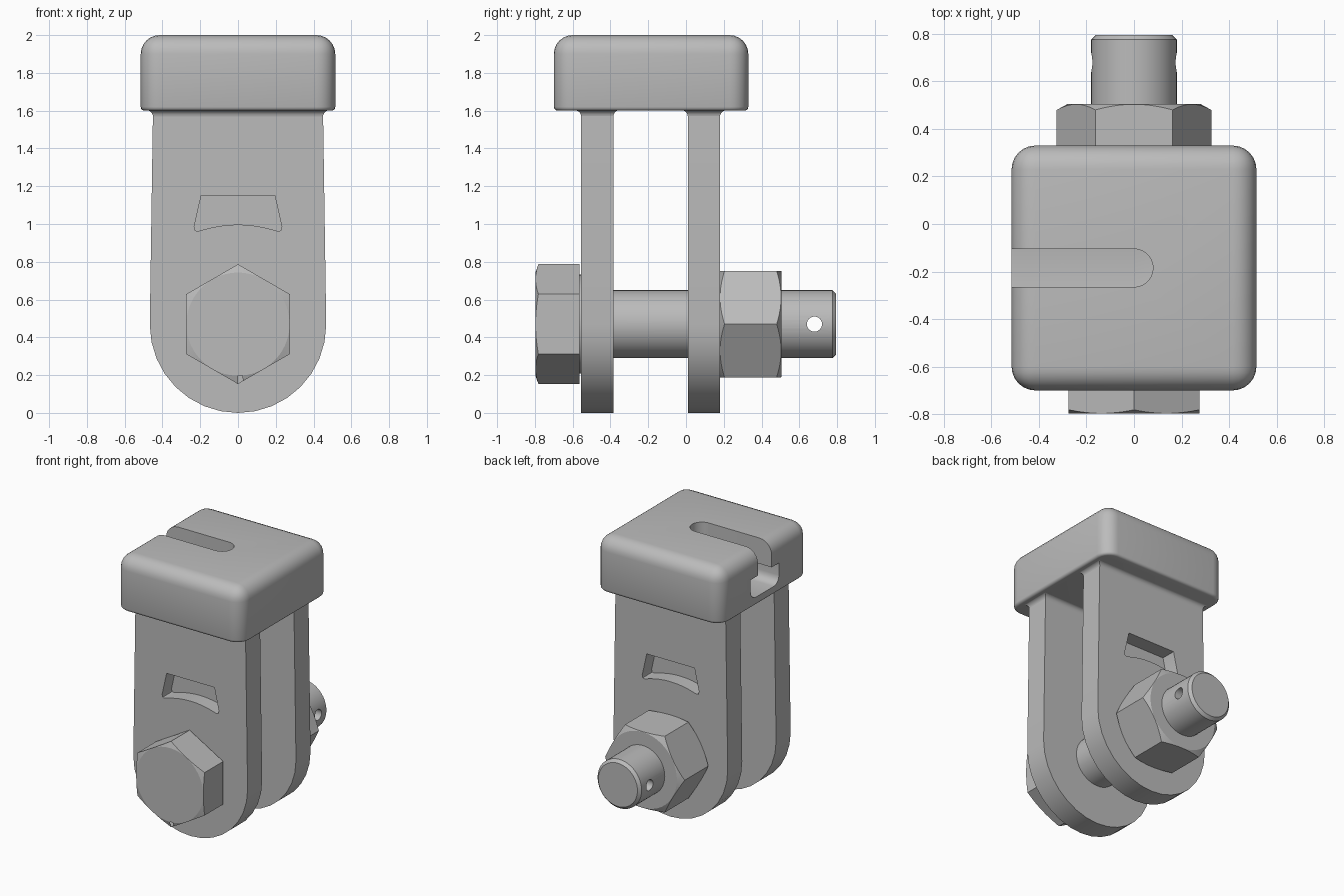
import bpy, bmesh
from math import pi, sin, cos, radians

if "Cube" in bpy.data.objects:
    bpy.data.objects.remove(bpy.data.objects["Cube"])

steel = bpy.data.materials.new("plain grey metal")
steel.use_nodes = True
grey = (0.5, 0.5, 0.5, 1)
steel.diffuse_color = grey
steel.node_tree.nodes["Principled BSDF"].inputs["Base Color"].default_value = grey

BOLT_Z = 0.47
PLACE = {"X": lambda u, v, w: (w, u, v),
         "Y": lambda u, v, w: (u, w, v),
         "Z": lambda u, v, w: (u, v, w)}


def finish(bm, name):
    bmesh.ops.recalc_face_normals(bm, faces=bm.faces)
    mesh = bpy.data.meshes.new(name)
    bm.to_mesh(mesh)
    bm.free()
    mesh.materials.append(steel)
    ob = bpy.data.objects.new(name, mesh)
    bpy.context.collection.objects.link(ob)
    return ob


def loft(name, axis, rings):
    """Skin a list of (2D outline, position along axis) and cap both ends."""
    bm = bmesh.new()
    loops = [[bm.verts.new(PLACE[axis](u, v, w)) for u, v in pts] for pts, w in rings]
    for a, b in zip(loops, loops[1:]):
        n = len(a)
        for i in range(n):
            bm.faces.new((a[i], a[(i + 1) % n], b[(i + 1) % n], b[i]))
    bm.faces.new(loops[0])
    bm.faces.new(loops[-1])
    return finish(bm, name)


def prism(name, axis, pts, lo, hi):
    return loft(name, axis, [(pts, lo), (pts, hi)])


def arc(cx, cy, r, start, end, steps):
    angles = [radians(start + (end - start) * i / steps) for i in range(steps + 1)]
    return [(cx + r * cos(a), cy + r * sin(a)) for a in angles]


def circle(cx, cy, r, sides, start=0):
    return arc(cx, cy, r, start, start + 360, sides)[:-1]


def lathe(name, profile, sides=48):
    """Turned part on the bolt axis; profile is (radius, y)."""
    return loft(name, "Y", [(circle(0, BOLT_Z, r, sides), y) for r, y in profile])


def boolean(ob, tool, operation="DIFFERENCE"):
    tool.hide_render = True
    mod = ob.modifiers.new("cut", "BOOLEAN")
    mod.operation, mod.object, mod.solver = operation, tool, "EXACT"
    bpy.context.view_layer.objects.active = ob
    bpy.ops.object.modifier_apply(modifier=mod.name)
    bpy.data.objects.remove(tool)


def smooth(ob, angle=32):
    bpy.ops.object.select_all(action="DESELECT")
    ob.select_set(True)
    bpy.context.view_layer.objects.active = ob
    bpy.ops.object.shade_smooth_by_angle(angle=radians(angle))


# Top block with large round edges and a small round on the underside
def rounded_block():
    bm = bmesh.new()
    bmesh.ops.create_cube(bm, size=1)
    for v in bm.verts:
        v.co = (v.co.x * 1.03, v.co.y * 1.03 - 0.185, 1.8 + v.co.z * 0.4)

    def low(e):
        return all(v.co.z < 1.601 for v in e.verts)

    bmesh.ops.bevel(bm, geom=[e for e in bm.edges if not low(e)], offset=0.1,
                    segments=6, profile=0.5, affect="EDGES")
    bmesh.ops.bevel(bm, geom=[e for e in bm.edges if low(e)], offset=0.02,
                    segments=3, profile=0.5, affect="EDGES")
    return finish(bm, "top_block")


def slot_outline(r):
    return [(-0.8, -0.185 - r)] + arc(0, -0.185, r, -90, 90, 16) + [(-0.8, -0.185 + r)]


block = rounded_block()
boolean(block, prism("slot_cutter", "Z", slot_outline(0.08), 1.75, 2.2))
# Wider cavity below the slot, with rounded floor
floor = [(slot_outline(0.165 - 0.06 * (1 - sin(a))), 1.72 - 0.06 * cos(a))
         for a in [i * pi / 8 for i in range(5)]]
boolean(block, loft("cavity_cutter", "Z", floor + [(slot_outline(0.165), 1.81)]))
smooth(block)

# Two fork arms with round ends, root fillets and a pocket on the outer face
arm_outline = [(0.45, 1.61)] + arc(0, 0.467, 0.467, 0, -180, 16) + [(-0.45, 1.61)]
half_window = [(0.195, 1.15), (0.232, 0.985), (0.227, 0.965), (0.212, 0.962)]
window = (half_window + [(x, 0.997 - 0.8 * x * x) for x in (0.15, 0.1, 0.05, 0, -0.05, -0.1, -0.15)]
          + [(-x, z) for x, z in reversed(half_window)])


def rectangle(cx, cy, hx, hy):
    return [(cx - hx, cy - hy), (cx + hx, cy - hy), (cx + hx, cy + hy), (cx - hx, cy + hy)]


for name, y0, y1, p0, p1 in (("front", -0.555, -0.385, -0.7, -0.445),
                             ("back", 0.01, 0.18, 0.07, 0.3)):
    arm = prism(name + "_arm", "Y", arm_outline, y0, y1)
    boolean(arm, prism("pocket_cutter", "Y", window, p0, p1))
    smooth(arm)
    rings = []
    for i in range(6):
        a = i * pi / 10
        grow = 0.035 * (1 - cos(a))
        rings.append((rectangle(0, (y0 + y1) / 2, 0.45 + grow, (y1 - y0) / 2 + grow),
                      1.568 + 0.035 * sin(a)))
    smooth(loft(name + "_arm_fillet", "Z", rings))

# Bolt shank with end chamfer and pin hole
shank = lathe("bolt_shank", [(0.18, -0.565), (0.18, 0.775), (0.16, 0.795)])
boolean(shank, prism("pin_hole_cutter", "X", circle(0.68, BOLT_Z, 0.04, 24), -0.4, 0.4))
smooth(shank)

# Bolt head, chamfered on its outer face, on a thin round collar
head = prism("bolt_head", "Y", circle(0, BOLT_Z, 0.317, 6, 30), -0.797, -0.565)
boolean(head, lathe("head_chamfer", [(0.27, -0.798), (0.35, -0.77), (0.35, -0.5)], 72), "INTERSECT")
smooth(head, 15)
smooth(lathe("bolt_collar", [(0.262, -0.57), (0.262, -0.55)]))

# Nut, chamfered on both faces
nut = prism("nut", "Y", circle(0, BOLT_Z, 0.325, 6), 0.179, 0.505)
boolean(nut, lathe("nut_chamfer", [(0.277, 0.178), (0.36, 0.223), (0.36, 0.461), (0.277, 0.506)], 72),
        "INTERSECT")
smooth(nut, 15)
